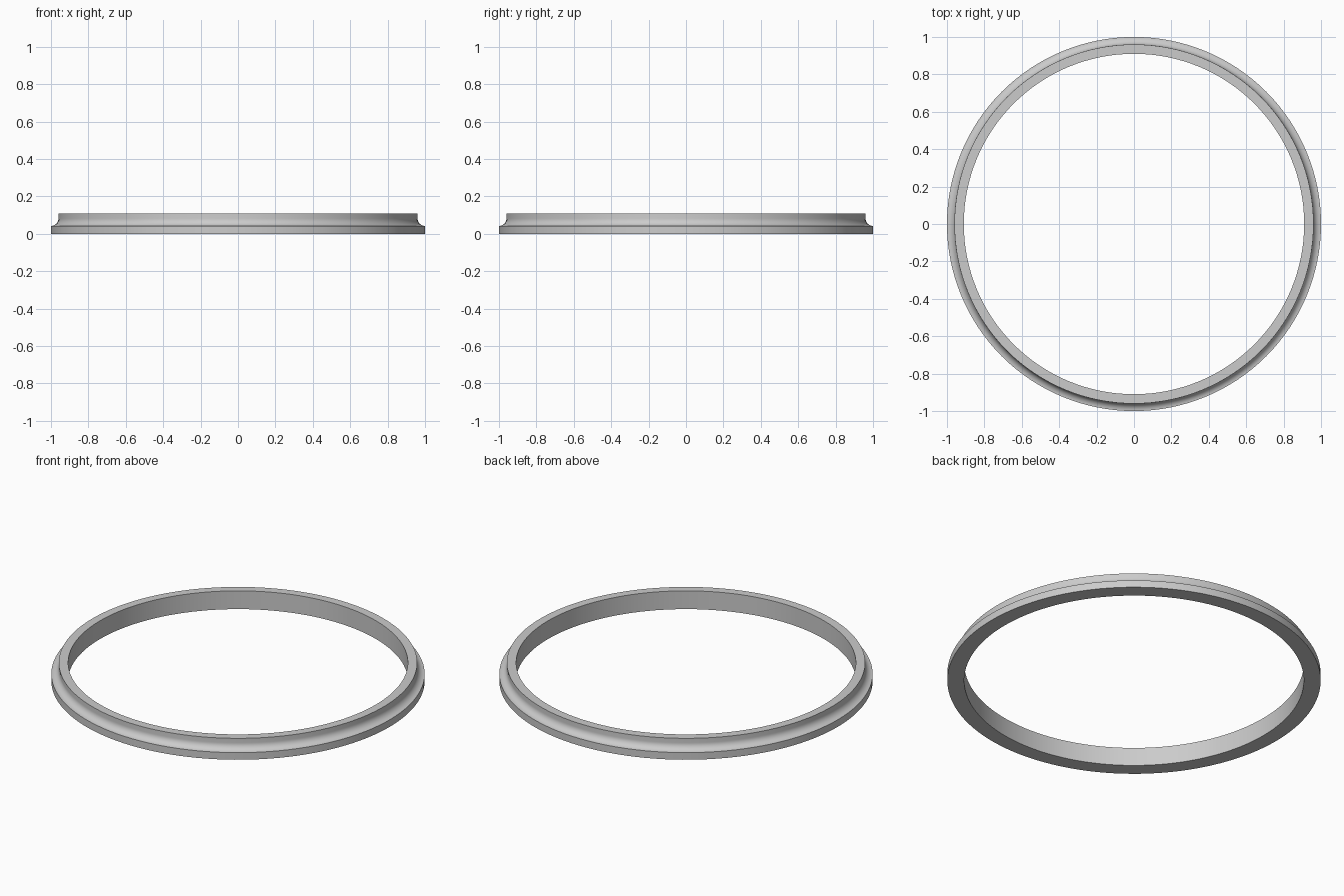
import bpy, bmesh, math

cube = bpy.data.objects.get("Cube")
if cube:
    bpy.data.objects.remove(cube, do_unlink=True)

SEGMENTS = 128
INNER, NECK, OUTER = 0.91, 0.96, 1.0
LEDGE, TOP = 0.042, 0.108
FILLET_STEPS = 10

grey = bpy.data.materials.new("light grey")
grey.use_nodes = True
colour = (0.6, 0.6, 0.6, 1)
grey.diffuse_color = colour
grey.node_tree.nodes["Principled BSDF"].inputs["Base Color"].default_value = colour

# Cross-section: flat base, rim, concave fillet, upright neck
radius = OUTER - NECK
profile = [(INNER, 0), (OUTER, 0)]
for i in range(FILLET_STEPS + 1):
    a = math.pi / 2 * i / FILLET_STEPS
    profile.append((OUTER - radius * math.sin(a), LEDGE + radius * (1 - math.cos(a))))
profile += [(NECK, TOP), (INNER, TOP)]

# Spin the cross-section into a closed ring
bm = bmesh.new()
rings = []
for s in range(SEGMENTS):
    t = 2 * math.pi * s / SEGMENTS
    rings.append([bm.verts.new((r * math.cos(t), r * math.sin(t), z)) for r, z in profile])
count = len(profile)
for s in range(SEGMENTS):
    here, there = rings[s], rings[(s + 1) % SEGMENTS]
    for i in range(count):
        j = (i + 1) % count
        bm.faces.new((here[i], there[i], there[j], here[j]))
bmesh.ops.recalc_face_normals(bm, faces=bm.faces)

mesh = bpy.data.meshes.new("flanged_ring")
bm.to_mesh(mesh)
bm.free()
mesh.materials.append(grey)
ring = bpy.data.objects.new("flanged_ring", mesh)
bpy.context.collection.objects.link(ring)

# Smooth the curved surfaces, keep the edges sharp
bpy.ops.object.select_all(action="DESELECT")
ring.select_set(True)
bpy.context.view_layer.objects.active = ring
bpy.ops.object.shade_smooth_by_angle(angle=math.radians(30))
